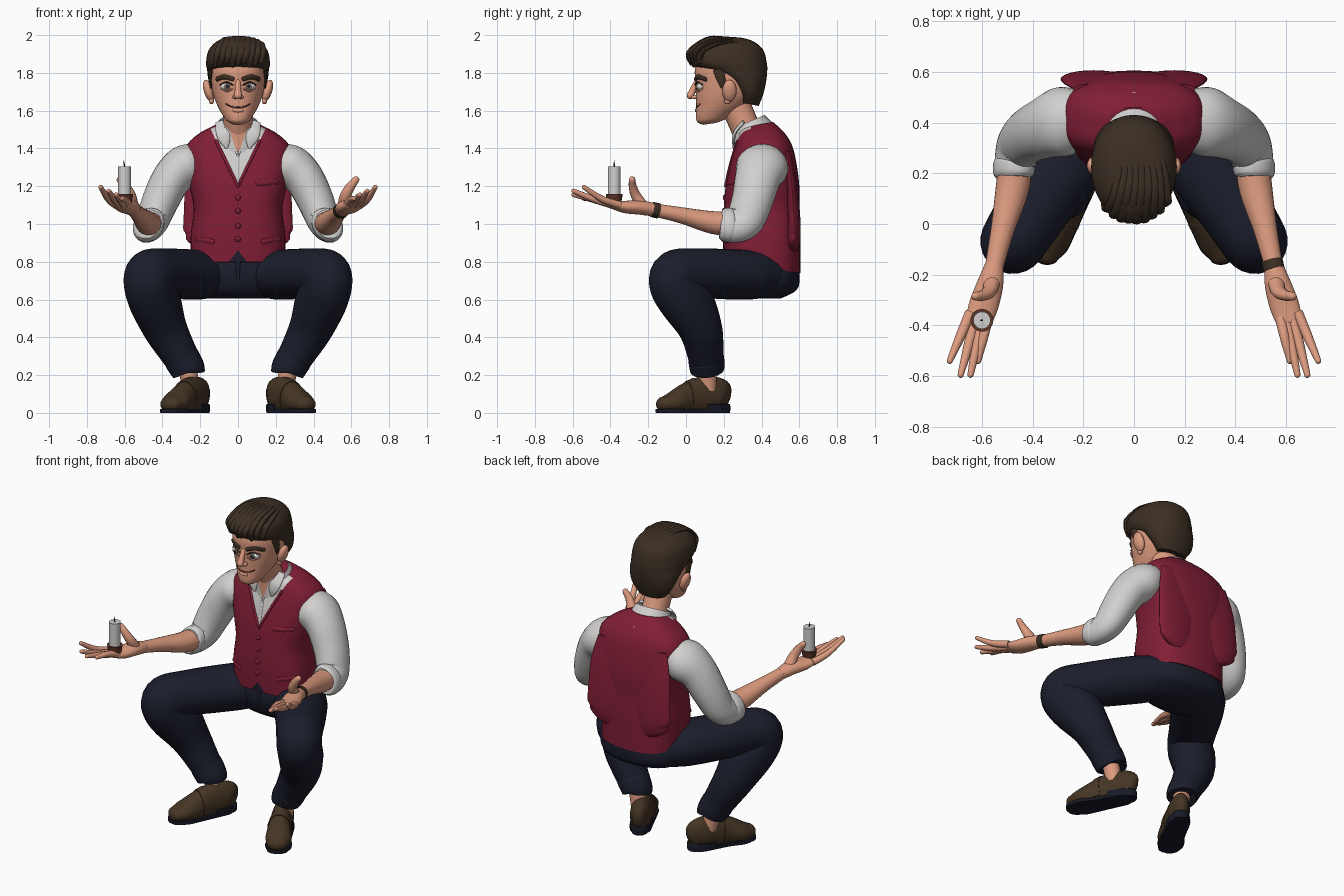
import bpy, bmesh, math
from mathutils import Vector
from mathutils.bvhtree import BVHTree

if "Cube" in bpy.data.objects:
    bpy.data.objects.remove(bpy.data.objects["Cube"])


def material(name, r, g, b):
    m = bpy.data.materials.new(name)
    m.use_nodes = True
    m.diffuse_color = (r, g, b, 1)
    m.node_tree.nodes["Principled BSDF"].inputs["Base Color"].default_value = (r, g, b, 1)
    return m


RED = material("vest red", .22, .013, .036)
SHIRT = material("shirt grey", .64, .63, .62)
SKIN = material("skin", .73, .33, .215)
NAVY = material("trouser navy", .011, .0125, .025)
SHOE = material("shoe brown", .06, .036, .018)
HAIR = material("hair brown", .044, .028, .017)
SOLE = material("sole dark", .009, .01, .02)
WOOD = material("candle dish", .11, .035, .02)
WHITE = material("eye white", .7, .7, .68)
IRIS = material("iris grey", .16, .13, .11)
X, Y, Z = Vector((1, 0, 0)), Vector((0, 1, 0)), Vector((0, 0, 1))
made = []


def spline(keys, steps):
    """Smooth interpolation through tuples of any length."""
    out, last = [], len(keys) - 1
    for i in range(last):
        quad = list(zip(keys[max(i - 1, 0)], keys[i], keys[i + 1], keys[min(i + 2, last)]))
        for s in range(steps):
            t = s / steps
            out.append([b + .5 * t * (c - a + t * (2*a - 5*b + 4*c - d + t * (3*b - a - 3*c + d)))
                        for a, b, c, d in quad])
    return out + [list(keys[last])]


def skin(name, frames, mat, power=2, sides=24, caps=True, zlim=None, pair=False):
    """Surface through rings given as centre and two half axes."""
    def build(label, sx):
        bm, rings = bmesh.new(), []
        for c, u, v in frames:
            ring = []
            for k in range(sides):
                a = math.tau * k / sides
                ca, sa = math.cos(a), math.sin(a)
                p = c + u * math.copysign(abs(ca) ** (2 / power), ca) \
                      + v * math.copysign(abs(sa) ** (2 / power), sa)
                if zlim:
                    p.z = min(max(p.z, zlim[0]), zlim[1])
                ring.append(bm.verts.new((p.x * sx, p.y, p.z)))
            rings.append(ring)
        for a, b in zip(rings, rings[1:]):
            for k in range(sides):
                j = (k + 1) % sides
                bm.faces.new((a[k], a[j], b[j], b[k]))
        if caps:
            bm.faces.new(rings[0])
            bm.faces.new(rings[-1])
        bmesh.ops.recalc_face_normals(bm, faces=bm.faces)
        me = bpy.data.meshes.new(label)
        bm.to_mesh(me)
        bm.free()
        me.materials.append(mat)
        ob = bpy.data.objects.new(label, me)
        bpy.context.collection.objects.link(ob)
        made.append(ob)
        return ob
    if pair:
        return build("left_" + name, 1), build("right_" + name, -1)
    return build(name, 1)


def tube(name, keys, mat, ref=Z, steps=5, start=False, end=False, **kw):
    """Tube along (x, y, z, side radius, other radius), with optional round ends."""
    ref = Vector(ref)
    pts = spline(keys, steps)
    pos = [Vector(p[:3]) for p in pts]
    frames, tans = [], []
    for i, p in enumerate(pts):
        t = (pos[min(i + 1, len(pos) - 1)] - pos[max(i - 1, 0)]).normalized()
        u = t.cross(ref).normalized()
        frames.append((pos[i], u * p[3], u.cross(t) * p[4]))
        tans.append(t)

    def dome(i, sign):
        c, u, v = frames[i]
        r = min(u.length, v.length)
        return [(c + tans[i] * sign * r * math.sin(a), u * math.cos(a), v * math.cos(a))
                for a in (.35, .7, 1.05, 1.3, 1.5)]
    head = dome(0, -1)[::-1] if start else []
    tail = dome(-1, 1) if end else []
    return skin(name, head + frames + tail, mat, **kw)


def stack(name, keys, mat, steps=5, **kw):
    """Upright form from (z at front, z at back, front y, back y, half width)."""
    frames = []
    for zf, zb, yf, yb, w in spline(keys, steps):
        frames.append((Vector((0, (yf + yb) / 2, (zf + zb) / 2)), X * w,
                       Vector((0, (yb - yf) / 2, (zb - zf) / 2))))
    return skin(name, frames, mat, **kw)


def ball(name, c, r, mat, pair=False, lean=0):
    """Ellipsoid whose upper part may lean sideways."""
    frames = []
    for i in range(13):
        a = .02 + (math.pi - .04) * i / 12
        up = -r[2] * math.cos(a)
        frames.append((Vector((c[0] + lean * up, c[1], c[2] + up)), X * r[0] * math.sin(a), Y * r[1] * math.sin(a)))
    return skin(name, frames, mat, pair=pair)


def paint_v(ob, mat, z0, slope, front, up=1):
    """Cut a crisp V into the front and give it another colour."""
    bm = bmesh.new()
    bm.from_mesh(ob.data)
    for co, no in (((0, front, 0), Y), ((0, 0, z0), (1, 0, -slope * up)), ((0, 0, z0), (-1, 0, -slope * up))):
        faces = [f for f in bm.faces if f.calc_center_median().y < front + .03]
        parts = {g for f in faces for g in (*f.verts, *f.edges)}
        bmesh.ops.bisect_plane(bm, geom=faces + list(parts), plane_co=co, plane_no=no)
    ob.data.materials.append(mat)
    for f in bm.faces:
        c = f.calc_center_median()
        if c.y < front and abs(c.x) < (c.z - z0) * slope * up:
            f.material_index = len(ob.data.materials) - 1
    bm.to_mesh(ob.data)
    bm.free()


def caster(ob):
    tree = BVHTree.FromPolygons([v.co for v in ob.data.vertices], [p.vertices for p in ob.data.polygons])
    return lambda o, d: tree.ray_cast(Vector(o), Vector(d))[0]


def drape(name, cast, pts, height, mat, depth=None):
    """Thin strip lying on the front of a surface, through (x, z) points."""
    keys = []
    for x, z in pts:
        p = cast((x, -2, z), Y)
        keys.append((p.x, p.y, p.z, height, depth or height))
    return tube(name, keys, mat, ref=Y, steps=4, start=True, end=True, sides=8)


# Torso: vest with shirt opening, bare throat and notched hem
torso = stack("vest", [(.80, .74, .20, .605, .25), (.95, .93, .195, .605, .25), (1.08, 1.08, .2, .6, .235),
                       (1.2, 1.2, .21, .6, .257), (1.32, 1.32, .235, .585, .28), (1.41, 1.42, .26, .56, .272),
                       (1.475, 1.49, .275, .515, .2), (1.51, 1.54, .29, .46, .11)], RED, steps=6, sides=48, power=2.7)
on_torso = caster(torso)
paint_v(torso, SHIRT, 1.2, .48, .345)
paint_v(torso, SKIN, 1.36, .33, .31)
paint_v(torso, NAVY, .86, .8, .3, up=-1)
for s, side in ((1, "left"), (-1, "right")):
    drape(side + "_vest_edge", on_torso, [(s * (z - 1.2) * .48, z) for z in (1.2, 1.28, 1.36, 1.44)], .008, RED)
    drape(side + "_shirt_placket", on_torso, [(s * (z - 1.36) * .33, z) for z in (1.36, 1.4, 1.45)], .006, SHIRT)
    drape(side + "_hip_pocket", on_torso, [(s * .13, .905), (s * .17, .915), (s * .22, .92)], .013, RED, .006)
drape("chest_pocket", on_torso, [(.1, 1.215), (.155, 1.22), (.21, 1.225)], .015, RED, .006)
drape("shirt_front_seam", on_torso, [(0, 1.21), (0, 1.28), (0, 1.36)], .009, SHIRT, .004)
for i, z in enumerate((1.14, 1.07, .99, .92)):
    p = on_torso((0, -2, z), Y)
    ball("vest_button_%d" % (i + 1), p, (.015, .009, .015), RED)
tube("vest_back_flap", [(.14, .535, 1.38, .1, .02), (.145, .558, 1.22, .132, .028), (.152, .57, 1.05, .135, .034),
                        (.166, .571, .94, .126, .035), (.185, .567, .89, .1, .03)], RED, ref=Y, end=True, pair=True)

# Neck and collar
tube("neck", [(0, .36, 1.42, .085, .085), (0, .31, 1.52, .078, .078), (0, .25, 1.66, .08, .08)], SKIN, ref=X)
collar = tube("collar", [(0, .385, 1.42, .15, .15), (0, .352, 1.49, .115, .125), (0, .33, 1.54, .094, .104)],
              SHIRT, ref=X, caps=False, sides=32)
paint_v(collar, SKIN, 1.36, .33, .33)
tube("collar_leaf", [(.097, .305, 1.54, .022, .008), (.084, .262, 1.49, .034, .008), (.07, .252, 1.445, .03, .008),
                     (.06, .255, 1.4, .006, .007)], SHIRT, ref=Y, pair=True)

# Arms
ARM = (.83, 0, .55)
tube("sleeve", [(.19, .415, 1.34, .1, .09), (.275, .405, 1.305, .138, .116), (.35, .38, 1.24, .122, .105),
                (.412, .35, 1.12, .11, .097), (.45, .31, 1.02, .103, .086), (.468, .25, .99, .096, .076),
                (.477, .195, 1.0, .086, .068)], SHIRT, ref=ARM, steps=6, pair=True)
tube("rolled_cuff", [(.47, .24, .992, .088, .07), (.472, .232, .993, .096, .078), (.477, .2, .997, .092, .074),
                     (.478, .183, .999, .08, .062)], SHIRT, ref=ARM, pair=True)
tube("forearm", [(.465, .27, 1.0, .066, .066), (.48, .14, 1.008, .066, .06), (.518, -.02, 1.045, .047, .043),
                 (.552, -.17, 1.075, .036, .034)], SKIN, pair=True)
tube("palm", [(.55, -.16, 1.073, .037, .035), (.568, -.24, 1.087, .052, .038), (.593, -.32, 1.09, .058, .033),
              (.612, -.38, 1.1, .052, .023)], SKIN, end=True, pair=True)
tube("thumb", [(.56, -.225, 1.09, .034, .03), (.57, -.265, 1.15, .03, .027), (.597, -.282, 1.2, .024, .021),
               (.625, -.285, 1.235, .018, .017)], SKIN, ref=Y, end=True, pair=True, sides=12)
fingers = {"index": (.645, -.35, .727, -.54, 1.2), "middle": (.627, -.38, .684, -.595, 1.18),
           "ring": (.602, -.385, .645, -.595, 1.16), "little": (.578, -.37, .615, -.54, 1.14)}
for label, (x0, y0, x1, y1, z1) in fingers.items():
    tube(label + "_finger", [(x0, y0, 1.1, .022, .021), ((x0 + x1) / 2, (y0 + y1) / 2, 1.06 + z1 * .06, .019, .018),
                             (x1, y1, z1 - .005, .012, .012)], SKIN, end=True, pair=True, sides=12)
tube("wrist_band", [(.544, -.145, 1.069, .043, .041), (.553, -.18, 1.077, .042, .04)], HAIR)

# Candle in the right hand
tube("candle_dish", [(-.6, -.38, 1.115, .038, .038), (-.6, -.38, 1.16, .045, .045)], WOOD, ref=X)
tube("candle", [(-.6, -.38, 1.15, .034, .034), (-.6, -.38, 1.305, .034, .034)], SHIRT, ref=X)
tube("wick", [(-.6, -.38, 1.3, .004, .004), (-.605, -.38, 1.335, .002, .002)], SOLE, ref=X, sides=8)

# Legs
LEG = (.8, .6, 0)
stack("pelvis", [(.605, .605, .3, .5, .17), (.65, .65, .24, .585, .25), (.74, .72, .21, .602, .275),
                 (.83, .8, .225, .59, .235), (.88, .87, .25, .55, .18)], NAVY, power=2.3, sides=32)
tube("trouser_leg", [(.12, .45, .725, .11, .13), (.2, .34, .73, .13, .155), (.3, .2, .735, .133, .15),
                     (.4, .05, .74, .13, .138), (.465, -.05, .73, .135, .132), (.47, -.055, .67, .138, .13),
                     (.435, .01, .58, .145, .13), (.387, .075, .45, .117, .117), (.322, .1, .33, .098, .1),
                     (.265, .112, .235, .088, .088)], NAVY, ref=LEG, steps=6, start=True, pair=True)
tube("trouser_cuff", [(.3, .106, .292, .088, .088), (.296, .107, .285, .096, .095), (.264, .112, .23, .092, .09),
                      (.26, .113, .22, .084, .082)], NAVY, ref=LEG, pair=True)
tube("fly_seam", [(0, .222, .85, .012, .008), (0, .208, .78, .012, .008), (0, .214, .71, .008, .006)],
     NAVY, ref=Y, sides=8)
tube("ankle", [(.272, .108, .27, .05, .05), (.248, .118, .12, .046, .046)], SKIN, ref=X, pair=True)

# Shoes
shoe = [(.195, .188, .08, .045, .09), (.21, .16, .09, .06, .1), (.245, .09, .085, .063, .11),
        (.285, .01, .075, .067, .088), (.33, -.065, .055, .076, .06), (.355, -.113, .046, .06, .042)]
tube("shoe", shoe, SHOE, start=True, end=True, zlim=(.016, .3), pair=True)
tube("sole", [(x, y, .012, w + .002, .045) for x, y, z, w, h in shoe], SOLE, start=True, end=True,
     zlim=(0, .02), pair=True)
tube("shoe_heel", [(x, y, .025, w + .002, .07) for x, y, z, w, h in shoe[:3]], SOLE, start=True,
     zlim=(0, .048), power=2.2, pair=True)
tube("shoe_strap", [(.268, .045, .08, .067, .106), (.285, .01, .077, .071, .093)], SHOE, zlim=(.03, .3), pair=True)

# Head and face
head = stack("head", [(1.525, 1.535, .09, .16, .03), (1.54, 1.555, .06, .21, .06), (1.57, 1.58, .052, .25, .08),
                      (1.62, 1.62, .054, .31, .106), (1.68, 1.68, .052, .37, .13), (1.75, 1.75, .05, .39, .144),
                      (1.82, 1.82, .048, .4, .147), (1.9, 1.9, .08, .38, .13), (1.95, 1.95, .15, .33, .08)],
             SKIN, power=2.1, sides=40)
on_head = caster(head)
tube("nose", [(0, .06, 1.76, .014, .012), (0, .039, 1.715, .016, .017), (0, .023, 1.68, .021, .019)],
     SKIN, ref=Y, end=True, sides=16)
ball("nostril_wing", (.018, .047, 1.672), (.012, .018, .011), SKIN, pair=True)
ball("ear", (.156, .23, 1.705), (.026, .038, .058), SKIN, pair=True, lean=.25)
ball("ear_lobe", (.14, .22, 1.652), (.014, .018, .018), SKIN, pair=True)
ball("eye", (.06, .087, 1.728), (.033, .032, .023), WHITE, pair=True)
ball("iris", (.058, .059, 1.728), (.016, .006, .017), IRIS, pair=True)
ball("pupil", (.058, .054, 1.728), (.007, .003, .008), SOLE, pair=True)
for s, side in ((1, "left"), (-1, "right")):
    drape(side + "_eyebrow", on_head, [(s * .028, 1.768), (s * .07, 1.779), (s * .11, 1.766)], .013, HAIR, .009)
    drape(side + "_lash", on_head, [(s * .028, 1.736), (s * .06, 1.752), (s * .092, 1.737)], .004, HAIR, .009)
    drape(side + "_lower_lid", on_head, [(s * .03, 1.716), (s * .06, 1.703), (s * .09, 1.72)], .005, SKIN)
drape("mouth", on_head, [(-.062, 1.635), (-.035, 1.622), (0, 1.618), (.035, 1.622), (.062, 1.635)], .0035, WOOD)
drape("lower_lip", on_head, [(-.022, 1.603), (0, 1.601), (.022, 1.603)], .01, SKIN, .006)

# Hair: swept-back cap with flat combed locks
hair = stack("hair", [(1.645, 1.625, .28, .385, .095), (1.7, 1.69, .26, .41, .137), (1.77, 1.76, .19, .425, .157),
                      (1.815, 1.81, .085, .43, .163), (1.855, 1.85, .022, .428, .169), (1.91, 1.92, .014, .41, .158),
                      (1.955, 1.965, .045, .36, .122), (1.978, 1.985, .1, .3, .078), (1.985, 1.99, .16, .24, .03)],
             HAIR, power=2.1, sides=40)
on_hair = caster(hair)
for i in range(9):
    x = -.12 + .03 * i
    hits = [on_hair((x, -2, 1.84 + .01 * (i % 3)), Y), on_hair((x * .95 + .012, -2, 1.91), Y)]
    hits += [on_hair((x * w + sweep, y, 3), -Z) for w, sweep, y in ((.85, .025, .11), (.75, .03, .2), (.6, .02, .31))]
    sizes = ((.009, .012), (.013, .023), (.012, .021), (.008, .016), (.002, .004))
    keys = [(p.x, p.y, p.z - .002, thick, wide) for p, (thick, wide) in zip(hits, sizes)]
    tube("hair_lock_%d" % (i + 1), keys, HAIR, ref=X, start=True, end=True, sides=10)
tube("sideburn", [(.14, .17, 1.82, .03, .012), (.145, .185, 1.77, .024, .01), (.141, .195, 1.72, .01, .006)],
     HAIR, ref=X, pair=True, sides=12)

# Smooth shading with crisp rims
bpy.ops.object.select_all(action='DESELECT')
for ob in made:
    ob.select_set(True)
bpy.context.view_layer.objects.active = made[0]
bpy.ops.object.shade_smooth_by_angle(angle=math.radians(45))
